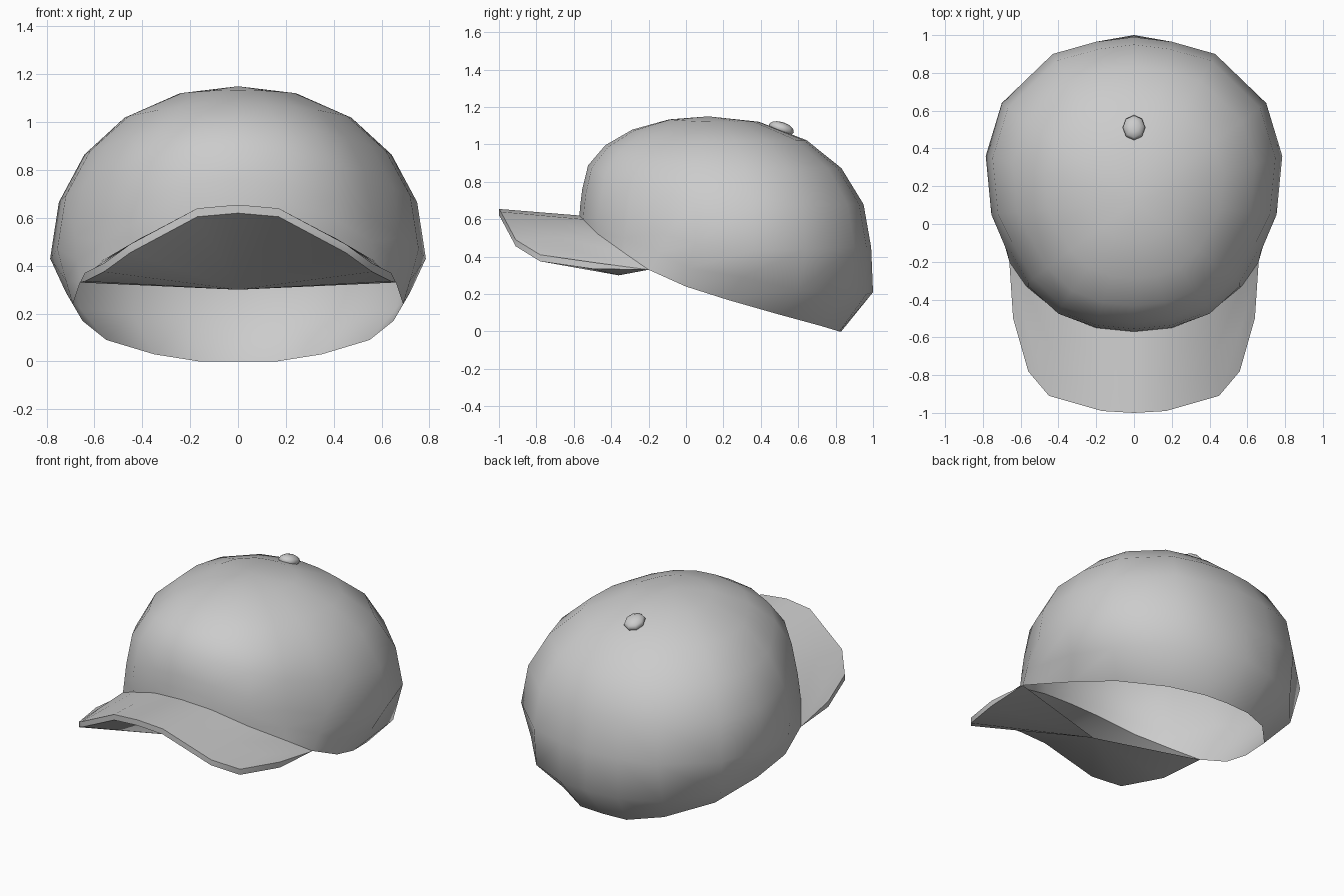
import bpy, bmesh, math
from mathutils import Vector

cube = bpy.data.objects.get("Cube")
if cube:
    bpy.data.objects.remove(cube, do_unlink=True)

grey = bpy.data.materials.new("light_grey_cloth")
grey.use_nodes = True
colour = (0.6, 0.6, 0.6, 1)
grey.diffuse_color = colour
grey.node_tree.nodes["Principled BSDF"].inputs["Base Color"].default_value = colour


def add_rows(bm, rows):
    """Skin a grid of points; each row runs from the front to the back."""
    grid = [[bm.verts.new(p) for p in row] for row in rows]
    for low, high in zip(grid, grid[1:]):
        for i in range(len(low) - 1):
            bm.faces.new((low[i], low[i + 1], high[i + 1], high[i]))


def finish(bm, name, mirrored=True, angle=50):
    bmesh.ops.remove_doubles(bm, verts=bm.verts[:], dist=0.002)
    mesh = bpy.data.meshes.new(name)
    bm.to_mesh(mesh)
    bm.free()
    mesh.materials.append(grey)
    obj = bpy.data.objects.new(name, mesh)
    bpy.context.collection.objects.link(obj)
    bpy.ops.object.select_all(action='DESELECT')
    obj.select_set(True)
    bpy.context.view_layer.objects.active = obj
    if mirrored:
        mod = obj.modifiers.new("Mirror", 'MIRROR')
        mod.use_clip = True
        mod.merge_threshold = 0.002
        bpy.ops.object.modifier_apply(modifier=mod.name)
    bpy.ops.object.shade_smooth_by_angle(angle=math.radians(angle))
    return obj


# Left half of the crown: opening, lower wall and widest ring, front to back
rim = [Vector(p) for p in (
    (0, -.57, .62), (.2, -.55, .6), (.4, -.47, .52), (.57, -.33, .42),
    (.66, -.2, .33), (.69, 0, .24), (.65, .22, .17), (.55, .5, .09),
    (.35, .72, .03), (.16, .82, 0), (0, .83, 0))]
wall = [Vector(p) for p in (
    (0, -.565, .68), (.2, -.545, .66), (.4, -.475, .6), (.56, -.33, .5),
    (.67, -.15, .42), (.72, .01, .34), (.72, .3, .29), (.66, .6, .22),
    (.44, .86, .2), (.2, .965, .2), (0, 1, .21))]
widest = [Vector(p) for p in (
    (0, -.555, .76), (.2, -.535, .74), (.4, -.46, .68), (.56, -.31, .6),
    (.68, -.1, .52), (.755, .05, .47), (.785, .36, .43), (.7, .64, .44),
    (.43, .9, .45), (.2, .965, .45), (0, .99, .45))]
apex = Vector((0, .12, 1.15))

# Crown: the widest ring closes to the apex along rounded arcs
rows = [rim, wall, widest]
for degrees in (18, 36, 54, 73, 90):
    t = math.radians(degrees)
    h = max(math.cos(t), 0) ** .95
    v = math.sin(t) ** .95
    rows.append([Vector((apex.x + (p.x - apex.x) * h,
                         apex.y + (p.y - apex.y) * h,
                         p.z + (apex.z - p.z) * v)) for p in widest])
bm = bmesh.new()
add_rows(bm, rows)
finish(bm, "crown")

# Brim: arched top, thin edge and folded underside
outer = [Vector(p) for p in (
    (0, -1, .655), (.17, -.99, .64), (.45, -.91, .49),
    (.56, -.78, .41), (.64, -.5, .37))] + [rim[4]]
inner = rim[:5] + [rim[4]]
under = [p - Vector((0, 0, .035)) for p in outer[:-1]] + [rim[4]]
middle = [a.lerp(b, .5) for a, b in zip(outer, inner)]
fold = Vector((0, -.36, .3))
bm = bmesh.new()
add_rows(bm, [[fold] * len(under), under, outer, middle, inner])
finish(bm, "brim")

# Button on top of the crown
bm = bmesh.new()
bmesh.ops.create_uvsphere(bm, u_segments=8, v_segments=6, radius=1)
for vert in bm.verts:
    vert.co = Vector((vert.co.x * .06, vert.co.y * .07, vert.co.z * .035))
button = finish(bm, "top_button", mirrored=False, angle=60)
button.location = (0, .51, 1.085)
button.rotation_euler.x = math.radians(-18)
